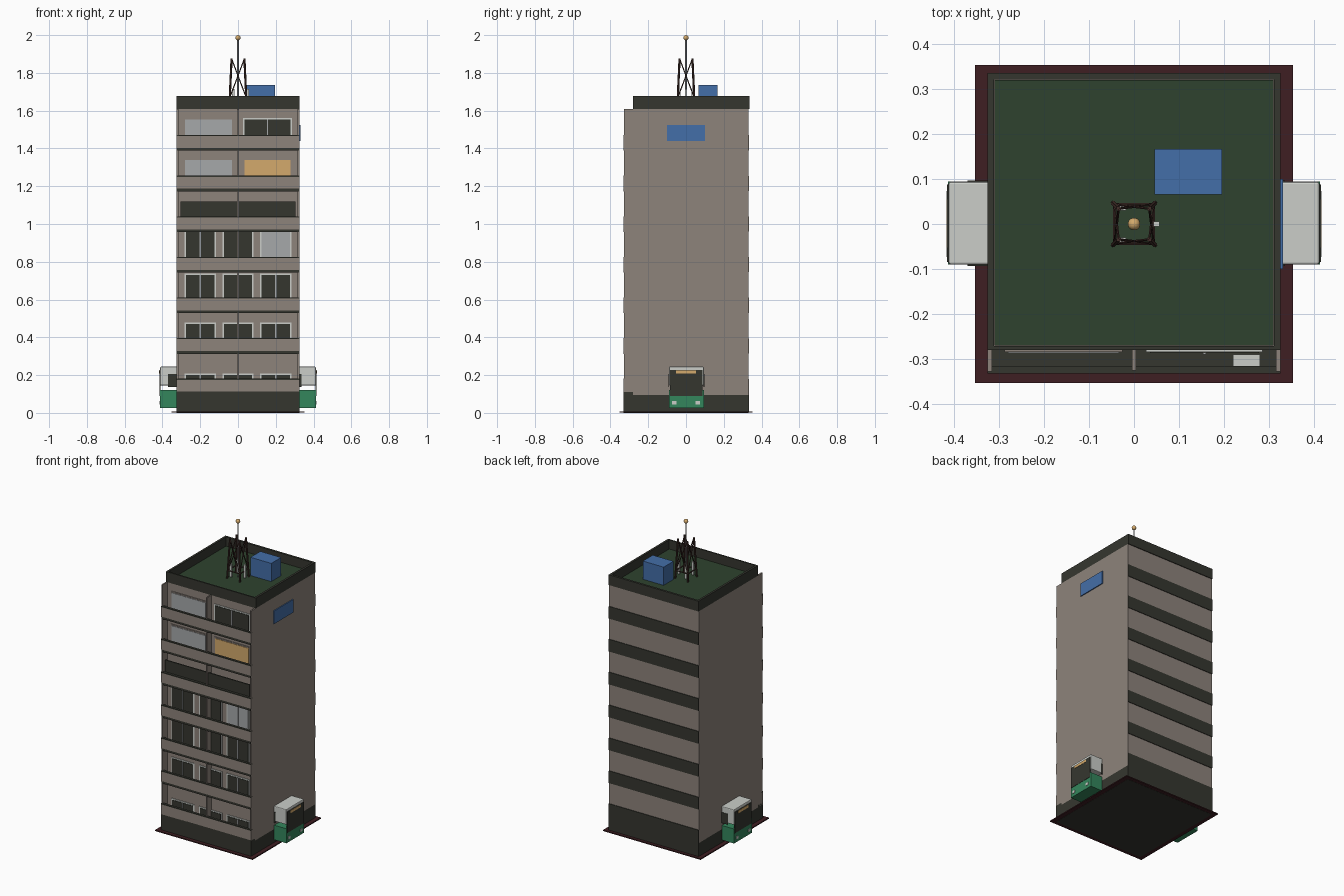
import bpy
import bmesh
from mathutils import Vector

cube = bpy.data.objects.get("Cube")
if cube:
    bpy.data.objects.remove(cube, do_unlink=True)


def material(name, r, g, b):
    def linear(v):
        v /= 255
        return v / 12.92 if v < 0.04 else ((v + 0.055) / 1.055) ** 2.4
    colour = (linear(r), linear(g), linear(b), 1)
    m = bpy.data.materials.new(name)
    m.use_nodes = True
    m.diffuse_color = colour
    bsdf = m.node_tree.nodes["Principled BSDF"]
    bsdf.inputs["Base Color"].default_value = colour
    bsdf.inputs["Roughness"].default_value = 0.8
    return m


BEIGE = material("beige wall", 141, 131, 123)
DARK = material("charcoal", 53, 54, 47)
ROOF = material("roof green", 46, 66, 46)
RED = material("dark red paving", 62, 30, 34)
BLUE = material("blue", 68, 110, 168)
AMBER = material("warm amber", 212, 170, 108)
LIGHT = material("pale grey", 203, 206, 201)
GREY = material("curtain grey", 166, 168, 170)
GREEN = material("bus green", 52, 134, 92)
RUST = material("rusty steel", 66, 46, 41)


def finish(name, bm, mat):
    mesh = bpy.data.meshes.new(name)
    bm.to_mesh(mesh)
    bm.free()
    mesh.materials.append(mat)
    obj = bpy.data.objects.new(name, mesh)
    bpy.context.collection.objects.link(obj)
    return obj


def box(name, x, y, z, mat):
    """Box from (low, high) pairs on each axis."""
    bm = bmesh.new()
    bmesh.ops.create_cube(bm, size=1)
    for v in bm.verts:
        v.co = [p[0] if c < 0 else p[1] for p, c in zip((x, y, z), v.co)]
    return finish(name, bm, mat)


def rod(name, start, end, radius, mat, sides=6):
    """Straight bar between two points."""
    a, b = Vector(start), Vector(end)
    bm = bmesh.new()
    bmesh.ops.create_cone(bm, cap_ends=True, segments=sides, radius1=radius,
                          radius2=radius, depth=(b - a).length)
    obj = finish(name, bm, mat)
    obj.location = (a + b) / 2
    obj.rotation_mode = 'QUATERNION'
    obj.rotation_quaternion = (b - a).to_track_quat('Z', 'Y')
    return obj


W = 0.325          # half width of the tower
WALL = -0.28       # recessed front wall
FRONT = -0.33      # balcony front
BACK = 0.33
EAVE = 1.61
PITCH = 0.215
floors = [0.11 + PITCH * i for i in range(7)]

# Ground and main volume
box("paving", (-0.353, 0.353), (-0.353, 0.353), (0.001, 0.008), RED)
box("podium", (-W, W), (FRONT, BACK), (0, 0.095), DARK)
box("podium_front", (-W, W), (FRONT, WALL), (0.09, 0.11), DARK)
box("tower_core", (-W, W), (WALL, BACK), (0.095, EAVE), BEIGE)

# Roof and parapet
box("roof_deck", (-0.31, 0.31), (WALL + 0.01, 0.32), (EAVE, 1.618), ROOF)
for s in (-1, 1):
    box("parapet_side", sorted((s * W, s * 0.311)), (WALL, 0.335), (EAVE, 1.677), DARK)
for y in ((WALL, -0.271), (0.321, 0.335)):
    box("parapet_end", (-0.311, 0.311), y, (EAVE, 1.677), DARK)

# Balcony fins
for x in (-0.32, 0.32):
    box("side_fin", (x - 0.005, x + 0.005), (FRONT + 0.002, WALL), (0.095, EAVE), BEIGE)
box("centre_fin", (-0.004, 0.004), (-0.325, WALL), (0.11, EAVE), BEIGE)

# Balconies and rear stripes
for z in floors:
    box("balcony_slab", (-0.323, 0.323), (FRONT, WALL), (z - 0.012, z + 0.002), DARK)
    box("balcony_front", (-W, W), (FRONT, -0.318), (z, z + 0.067), BEIGE)
    box("balcony_cap", (-W, W), (FRONT - 0.002, -0.316), (z + 0.065, z + 0.071), DARK)
    box("rear_stripe", (-W, W), (BACK, BACK + 0.004), (z - 0.01, z + 0.07), DARK)
box("rear_base", (-W, W), (BACK, BACK + 0.004), (0.008, 0.105), DARK)


def window(x0, x1, z0, z1, mat, split=True):
    e = 0.008
    box("window_frame", (x0 - e, x1 + e), (WALL - 0.004, WALL), (z0 - e, z1 + e), LIGHT if split else BEIGE)
    box("window_pane", (x0, x1), (WALL - 0.007, WALL), (z0, z1), mat)
    if split:
        m = (x0 + x1) / 2
        box("window_mullion", (m - 0.003, m + 0.003), (WALL - 0.01, WALL), (z0, z1), GREY)


# Three windows on each lower floor
for i, top in enumerate((0.2, 0.47, 0.73, 0.96)):
    for j, x in enumerate((-0.2, 0, 0.2)):
        pane = GREY if (i, j) == (3, 2) else DARK
        window(x - 0.075, x + 0.075, floors[i] + 0.02, top, pane)

# Dark railing panels on the fifth floor
for x in ((-0.305, -0.006), (0.006, 0.305)):
    box("railing_panel", x, (-0.316, -0.308), (floors[4] + 0.05, 1.118), DARK)

# Wide windows on the two top floors
for i, right_pane in ((5, AMBER), (6, DARK)):
    z0, z1 = floors[i] + 0.02, floors[i] + 0.153
    window(-0.28, -0.033, z0, z1, GREY, False)
    window(0.035, 0.278, z0, z1, right_pane, right_pane == DARK)
box("cooling_unit", (0.22, 0.28), (-0.316, -0.29), (1.402, 1.455), LIGHT)

# Side sign and rooftop tank
box("side_sign", (W, W + 0.006), (-0.1, 0.1), (1.44, 1.525), BLUE)
box("roof_tank", (0.045, 0.195), (0.065, 0.167), (1.615, 1.737), BLUE)

# Lattice mast
LOW, HIGH = 1.618, 1.875
corners = [(-1, -1), (1, -1), (1, 1), (-1, 1)]


def at(corner, t):
    r = 0.046 - 0.012 * t
    return (corner[0] * r, corner[1] * r, LOW + (HIGH - LOW) * t)


for k, c in enumerate(corners):
    n = corners[(k + 1) % 4]
    rod("mast_leg", at(c, 0), at(c, 1), 0.006, RUST)
    rod("mast_brace", at(c, 0.2), at(n, 1), 0.003, RUST)
    rod("mast_brace", at(n, 0.2), at(c, 1), 0.003, RUST)
    rod("mast_ring", at(c, 0.2), at(n, 0.2), 0.004, RUST)
rod("antenna_pole", (0, 0, LOW), (0, 0, 1.985), 0.004, GREY, 8)
for x, y in ((-0.025, -0.035), (-0.025, 0.035), (0.05, 0)):
    box("antenna_panel", (x - 0.007, x + 0.007), (y - 0.005, y + 0.005), (1.63, 1.715), LIGHT)
bm = bmesh.new()
bmesh.ops.create_uvsphere(bm, u_segments=12, v_segments=8, radius=0.014)
for f in bm.faces:
    f.smooth = True
finish("antenna_ball", bm, AMBER).location = (0, 0, 1.986)

# Bus ends standing out of both sides
for s in (-1, 1):
    def bus(name, x0, x1, y, z, mat):
        return box(name, sorted((s * x0, s * x1)), y, z, mat)
    side = (-0.09, 0.094)
    bus("bus_lower_body", 0.32, 0.413, side, (0.025, 0.12), GREEN)
    upper = bus("bus_upper_body", 0.32, 0.412, side, (0.145, 0.245), LIGHT)
    bevel = upper.modifiers.new("soft_edges", 'BEVEL')
    bevel.width = 0.005
    bevel.segments = 2
    bus("bus_windscreen", 0.409, 0.415, (-0.084, 0.088), (0.09, 0.228), DARK)
    bus("bus_route_panel", 0.413, 0.417, (-0.052, 0.054), (0.208, 0.225), AMBER)
    for y in (-0.062, 0.062):
        bus("bus_headlight", 0.412, 0.416, (y - 0.011, y + 0.011), (0.045, 0.062), LIGHT)
    for y in ((-0.093, -0.089), (0.093, 0.097)):
        bus("bus_side_window", 0.32, 0.37 if s < 0 else 0.335, y, (0.137, 0.207), DARK)
